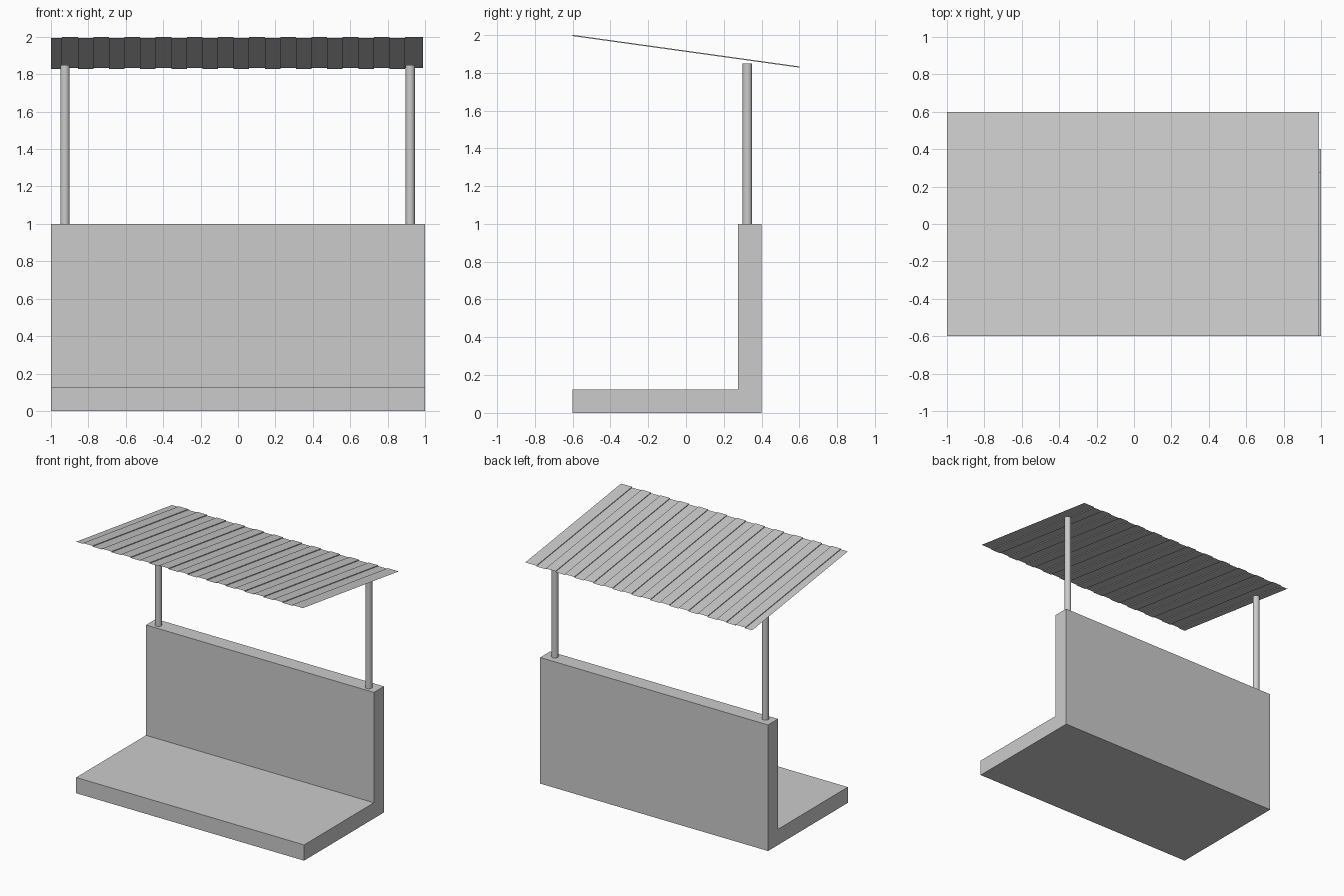
import bpy, bmesh

if "Cube" in bpy.data.objects:
    bpy.data.objects.remove(bpy.data.objects["Cube"])

def extrude_profile(name, profile, offset):
    """Sweep a list of 3D points along an offset; closed profiles get caps."""
    points, closed = profile
    bm = bmesh.new()
    a = [bm.verts.new(p) for p in points]
    b = [bm.verts.new([p[i] + offset[i] for i in range(3)]) for p in points]
    n = len(points)
    for i in range(n if closed else n - 1):
        j = (i + 1) % n
        bm.faces.new((a[i], a[j], b[j], b[i]))
    if closed:
        bm.faces.new(a[::-1])
        bm.faces.new(b)
        bmesh.ops.recalc_face_normals(bm, faces=bm.faces)
    mesh = bpy.data.meshes.new(name)
    bm.to_mesh(mesh)
    bm.free()
    obj = bpy.data.objects.new(name, mesh)
    bpy.context.collection.objects.link(obj)
    return obj

# Floor slab and back wall as one L-shaped block
section = [(-0.6, 0), (0.4, 0), (0.4, 1), (0.275, 1), (0.275, 0.125), (-0.6, 0.125)]
extrude_profile("floor_and_back_wall", ([(-1, y, z) for y, z in section], True), (2, 0, 0))

# Round posts on top of the wall
for side, x in (("left", -0.925), ("right", 0.921)):
    bpy.ops.mesh.primitive_cylinder_add(vertices=24, radius=0.025, depth=0.85,
                                        location=(x, 0.325, 1.425))
    post = bpy.context.object
    post.name = side + "_post"
    bpy.ops.object.shade_smooth_by_angle()

# Sloping corrugated roof sheet: alternating low and high strips
edges = [-1] + [-0.94 + k / 12 for k in range(23)] + [0.99]
wave = []
for i in range(24):
    z = 2.0 if i % 2 else 1.994
    wave += [(edges[i], -0.6, z), (edges[i + 1], -0.6, z)]
roof = extrude_profile("corrugated_roof", (wave, False), (0, 1.2, -0.167))
# Face the sheet upwards
if roof.data.polygons[0].normal.z < 0:
    roof.data.flip_normals()
